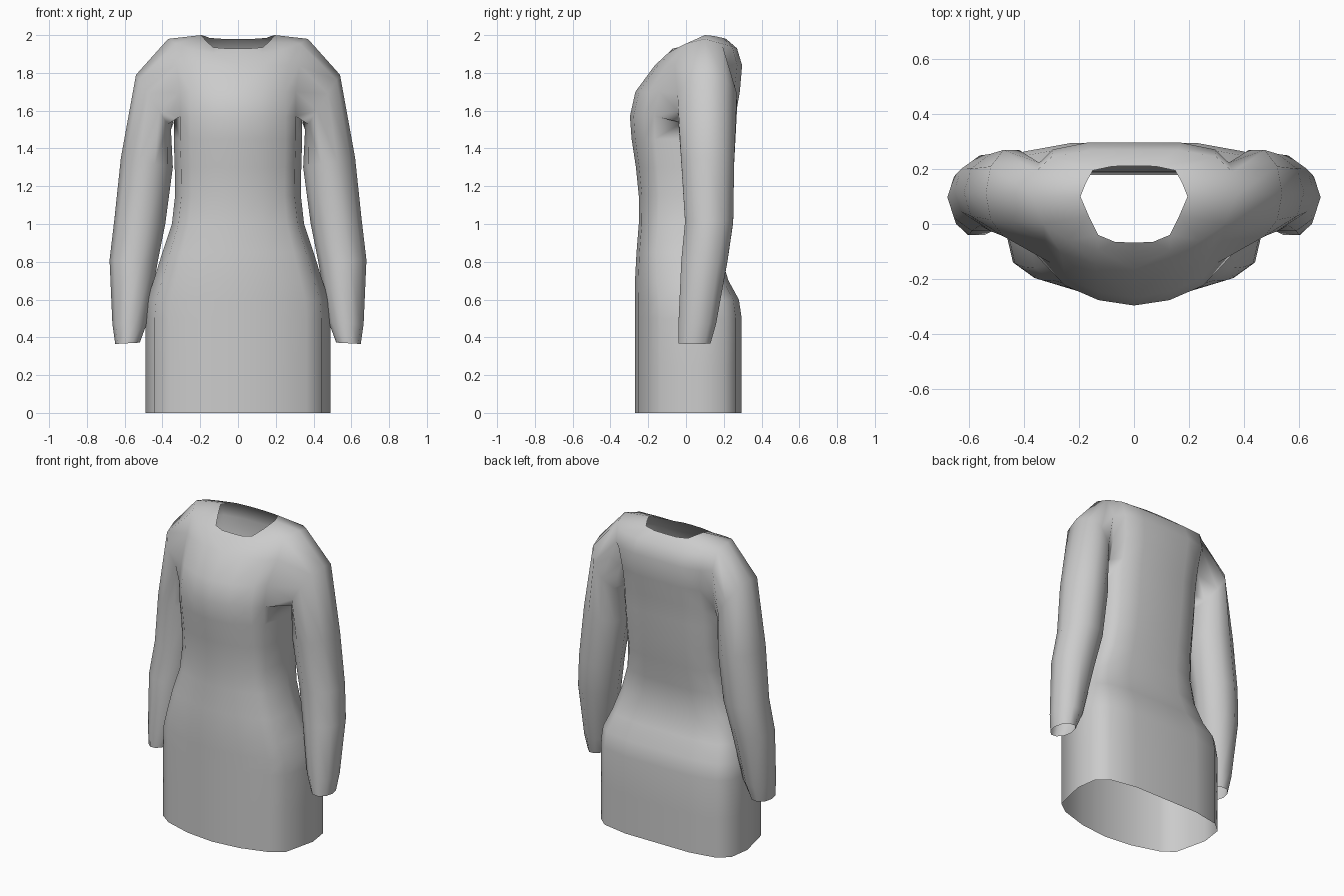
import bpy, bmesh
from math import cos, sin, pi

if "Cube" in bpy.data.objects:
    bpy.data.objects.remove(bpy.data.objects["Cube"])

# Half cross-section of the body, front centre to back centre (fractions of width / depth)
FX = [0, .38, .74, .90, 1, .96, .82, .47, 0]
FY = [0, .035, .13, .23, .6, .84, .945, 1, 1]

# Body rings: z, half width, front y, back y
BODY = [(0, .49, -.27, .295), (.25, .49, -.27, .295), (.5, .49, -.27, .295),
        (.6, .482, -.27, .28), (.7, .447, -.27, .225), (.85, .40, -.262, .178),
        (1.0, .35, -.25, .19), (1.15, .333, -.25, .215), (1.3, .335, -.265, .235),
        (1.45, .34, -.288, .25), (1.57, .34, -.297, .262),
        (1.70, .34, -.268, .285), (1.84, .36, -.165, .297)]
ARMPIT = 10

# Shoulder yoke and neckline points
YOKE = [(0, -.10, 1.90), (.13, -.095, 1.905), (.24, -.06, 1.925), (.33, .0, 1.955),
        (.37, .10, 1.98), (.36, .19, 1.955), (.30, .245, 1.94), (.16, .27, 1.93), (0, .27, 1.93)]
NECK = [(0, -.068, 1.93), (.07, -.065, 1.93), (.13, -.04, 1.935), (.165, .03, 1.965),
        (.195, .10, 2.0), (.175, .15, 1.995), (.15, .195, 1.985), (.08, .21, 1.98), (0, .212, 1.98)]

# Sleeve rings: inner x, inner z, outer x, outer z, front y, back y
SLEEVE = [(.355, 1.50, .54, 1.79, -.045, .27), (.345, 1.30, .62, 1.35, -.025, .255),
          (.385, 1.0, .655, 1.02, -.005, .25), (.425, .80, .68, .81, -.025, .22),
          (.48, .48, .665, .47, -.04, .16), (.52, .372, .65, .365, -.04, .13)]

bm = bmesh.new()


def bridge(a, b, closed=False):
    n = len(a)
    for i in range(n if closed else n - 1):
        j = (i + 1) % n
        bm.faces.new((a[i], a[j], b[j], b[i]))


# Skirt, bodice and yoke; the side columns are left out above the armpit
rows = []
for r, (z, w, yf, yb) in enumerate(BODY):
    rows.append([None if r > ARMPIT and c == 4 else
                 bm.verts.new((w * FX[c], yf + (yb - yf) * FY[c], z)) for c in range(9)])
for pts in (YOKE, NECK):
    rows.append([bm.verts.new(p) for p in pts])
for r in range(len(rows) - 1):
    a, b = rows[r], rows[r + 1]
    if ARMPIT <= r < len(BODY):
        bridge(a[:4], b[:4])
        bridge(a[5:], b[5:])
    else:
        bridge(a, b)

# Sleeve grown from the armhole boundary
A, B, C, D = rows[ARMPIT:ARMPIT + 4]
loop = [A[4], A[3], B[3], C[3], D[3], D[4], D[5], C[5], B[5], A[5]]
for xi, zi, xo, zo, yf, yb in SLEEVE:
    ring = []
    for k in range(10):
        t = 2 * pi * k / 10
        f = (1 - cos(t)) / 2
        y = (yf + yb) / 2 - (yb - yf) / 2 * sin(t) * 1.05
        ring.append(bm.verts.new((xi + (xo - xi) * f, y, zi + (zo - zi) * f)))
    bridge(loop, ring, True)
    loop = ring

bmesh.ops.recalc_face_normals(bm, faces=bm.faces)
mesh = bpy.data.meshes.new("dress")
bm.to_mesh(mesh)
bm.free()
dress = bpy.data.objects.new("dress", mesh)
bpy.context.collection.objects.link(dress)
bpy.context.view_layer.objects.active = dress
dress.select_set(True)

# Mirror to the other side and smooth the cloth
m = dress.modifiers.new("mirror", 'MIRROR')
m.merge_threshold = .001
bpy.ops.object.modifier_apply(modifier=m.name)
bpy.ops.object.shade_smooth()
